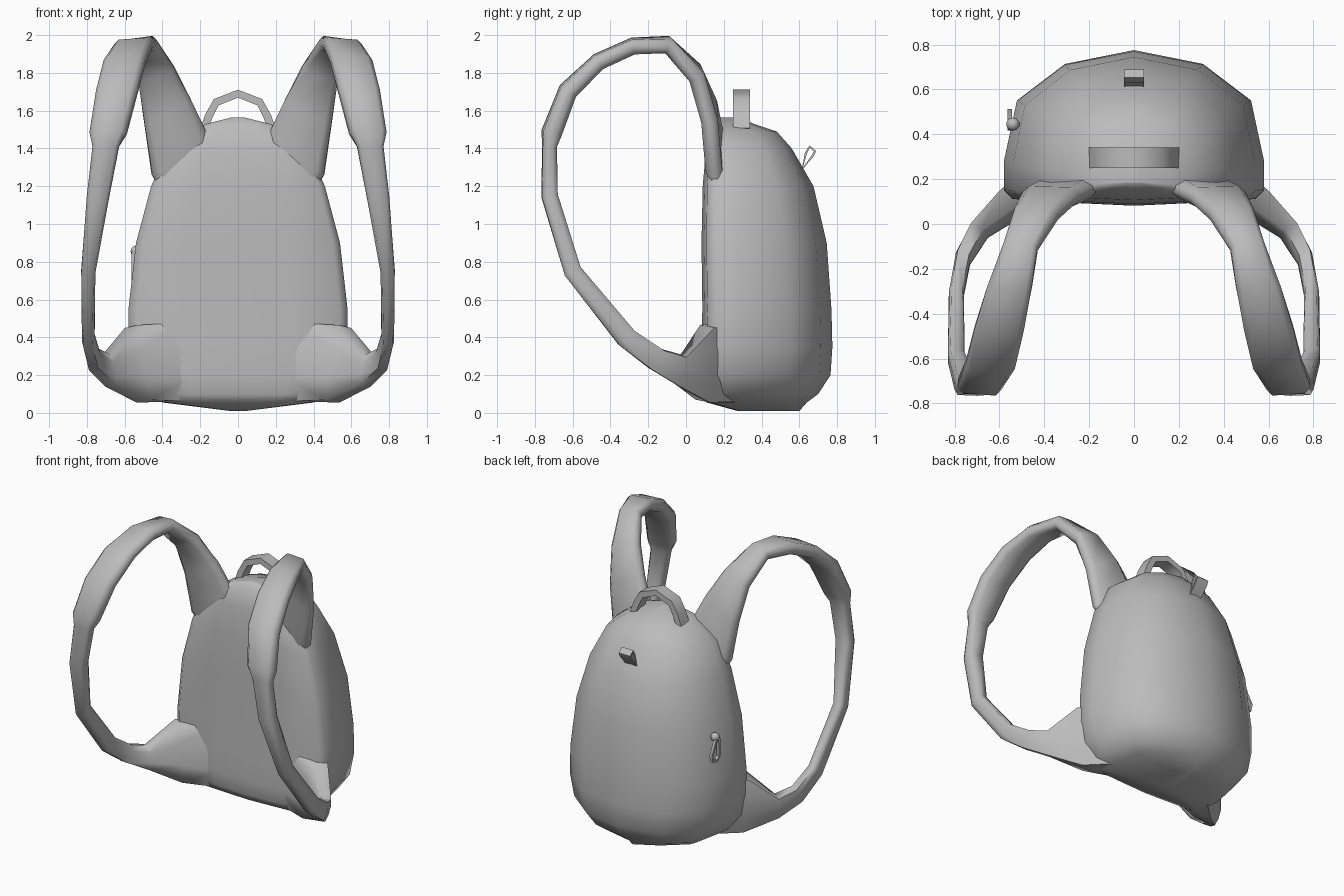
import bpy, bmesh, math
from mathutils import Vector

if "Cube" in bpy.data.objects:
    bpy.data.objects.remove(bpy.data.objects["Cube"])

grey = bpy.data.materials.new("grey fabric")
grey.diffuse_color = (0.5, 0.5, 0.5, 1)
grey.use_nodes = True
grey.node_tree.nodes["Principled BSDF"].inputs["Base Color"].default_value = grey.diffuse_color


def loft(name, rings, closed=False, smooth=50):
    """Skin a list of equal-length point rings into one object."""
    bm = bmesh.new()
    vs = [[bm.verts.new(p) for p in ring] for ring in rings]
    n = len(vs[0])
    pairs = list(zip(vs, vs[1:]))
    if closed:
        pairs.append((vs[-1], vs[0]))
    for a, b in pairs:
        for i in range(n):
            j = (i + 1) % n
            bm.faces.new((a[i], a[j], b[j], b[i]))
    if not closed:
        bm.faces.new(vs[0])
        bm.faces.new(vs[-1])
    bmesh.ops.recalc_face_normals(bm, faces=bm.faces)
    me = bpy.data.meshes.new(name)
    bm.to_mesh(me)
    bm.free()
    me.materials.append(grey)
    ob = bpy.data.objects.new(name, me)
    bpy.context.collection.objects.link(ob)
    bpy.ops.object.select_all(action='DESELECT')
    ob.select_set(True)
    bpy.context.view_layer.objects.active = ob
    bpy.ops.object.shade_smooth_by_angle(angle=math.radians(smooth))
    return ob


def band(path, side, width, thick, closed=False):
    """Rectangular cross-sections along a flat path; side is the path plane normal."""
    pts, side, rings = [Vector(p) for p in path], Vector(side), []
    n = len(pts)
    for i, p in enumerate(pts):
        a = pts[i - 1] if closed or i else p
        b = pts[(i + 1) % n] if closed or i < n - 1 else p
        nor = (b - a).cross(side).normalized() * thick / 2
        s = side * width / 2
        rings.append([p + s + nor, p - s + nor, p - s - nor, p + s - nor])
    return rings


# Bag body: egg-like back, flat front panel
half = [(0, -.02), (.5, 0), (.93, .02), (1, .08), (1, .27), (.9, .67), (.53, .91), (0, 1)]
outline = half + [(-x, y) for x, y in half[-2:0:-1]]
levels = [  # z, half width, front y, back y
    (.01, .04, .28, .60), (.055, .40, .12, .64), (.10, .48, .10, .70),
    (.20, .55, .095, .765), (.35, .58, .095, .775), (.55, .58, .10, .77),
    (.90, .54, .095, .745), (1.20, .46, .10, .675), (1.40, .37, .115, .56),
    (1.49, .25, .135, .48), (1.53, .17, .16, .36), (1.565, .03, .18, .28)]
loft("bag_body", [[(x * w, y0 + y * (y1 - y0), z) for x, y in outline]
                  for z, w, y0, y1 in levels], smooth=60)

# Shoulder straps: inner edge, outer edge and thickness from top root to bottom flap
strap = [
    (.12, .20, 1.36, .36, .19, 1.10, .08),
    (.17, .16, 1.49, .455, .145, 1.26, .09),
    (.25, .12, 1.66, .495, .125, 1.53, .09),
    (.34, .035, 1.83, .53, .06, 1.77, .09),
    (.43, -.11, 1.96, .58, -.09, 1.94, .085),
    (.455, -.28, 1.95, .655, -.28, 1.935, .08),
    (.49, -.465, 1.865, .71, -.46, 1.855, .085),
    (.53, -.63, 1.71, .75, -.62, 1.70, .095),
    (.59, -.72, 1.48, .785, -.705, 1.48, .10),
    (.63, -.725, 1.41, .77, -.72, 1.41, .075),
    (.68, -.725, 1.15, .80, -.72, 1.15, .085),
    (.755, -.60, .75, .83, -.60, .75, .095),
    (.76, -.32, .40, .825, -.31, .395, .11),
    (.73, -.17, .29, .795, -.14, .275, .12),
    (.655, -.05, .235, .725, -.01, .215, .16),
    (.49, .05, .27, .58, .15, .25, .40),
    (.24, .115, .27, .36, .34, .27, .42)]
section = [(1, .4), (.75, 1), (-.75, 1), (-1, .4), (-1, -.4), (-.75, -1), (.75, -1), (1, -.4)]
ins = [Vector(r[:3]) for r in strap]
outs = [Vector(r[3:6]) for r in strap]
mids = [(a + b) / 2 for a, b in zip(ins, outs)]
rings = []
for i, m in enumerate(mids):
    u = (outs[i] - ins[i]) / 2
    t = mids[min(i + 1, len(mids) - 1)] - mids[max(i - 1, 0)]
    nor = t.cross(u).normalized() * strap[i][6] / 2
    rings.append([m + u * a + nor * b for a, b in section])
straps = loft("shoulder_straps", rings, smooth=75)
straps.modifiers.new("Mirror", 'MIRROR')

# Carry handle on top
arch = [(-.18, 1.50), (-.155, 1.57), (-.115, 1.645), (0, 1.69),
        (.115, 1.645), (.155, 1.57), (.18, 1.50)]
loft("carry_handle", band([(x, .295, z) for x, z in arch], (0, 1, 0), .09, .042))

# Small fabric loop on the back
loop = [(.615, 1.29), (.635, 1.375), (.655, 1.41), (.683, 1.385), (.67, 1.36)]
loft("back_loop", band([(0, y, z) for y, z in loop], (1, 0, 0), .09, .012, True), True)

# Zip slider and teardrop pull on the left side
drop = [(.43, .85), (.455, .85), (.505, .74), (.495, .705), (.455, .695), (.425, .72)]
loft("zip_pull", band([(-.553, y, z) for y, z in drop], (1, 0, 0), .02, .018, True), True)
bpy.ops.mesh.primitive_uv_sphere_add(segments=10, ring_count=6, radius=.03,
                                     location=(-.54, .445, .855))
slider = bpy.context.object
slider.name = "zip_slider"
slider.data.materials.append(grey)
bpy.ops.object.shade_smooth()
